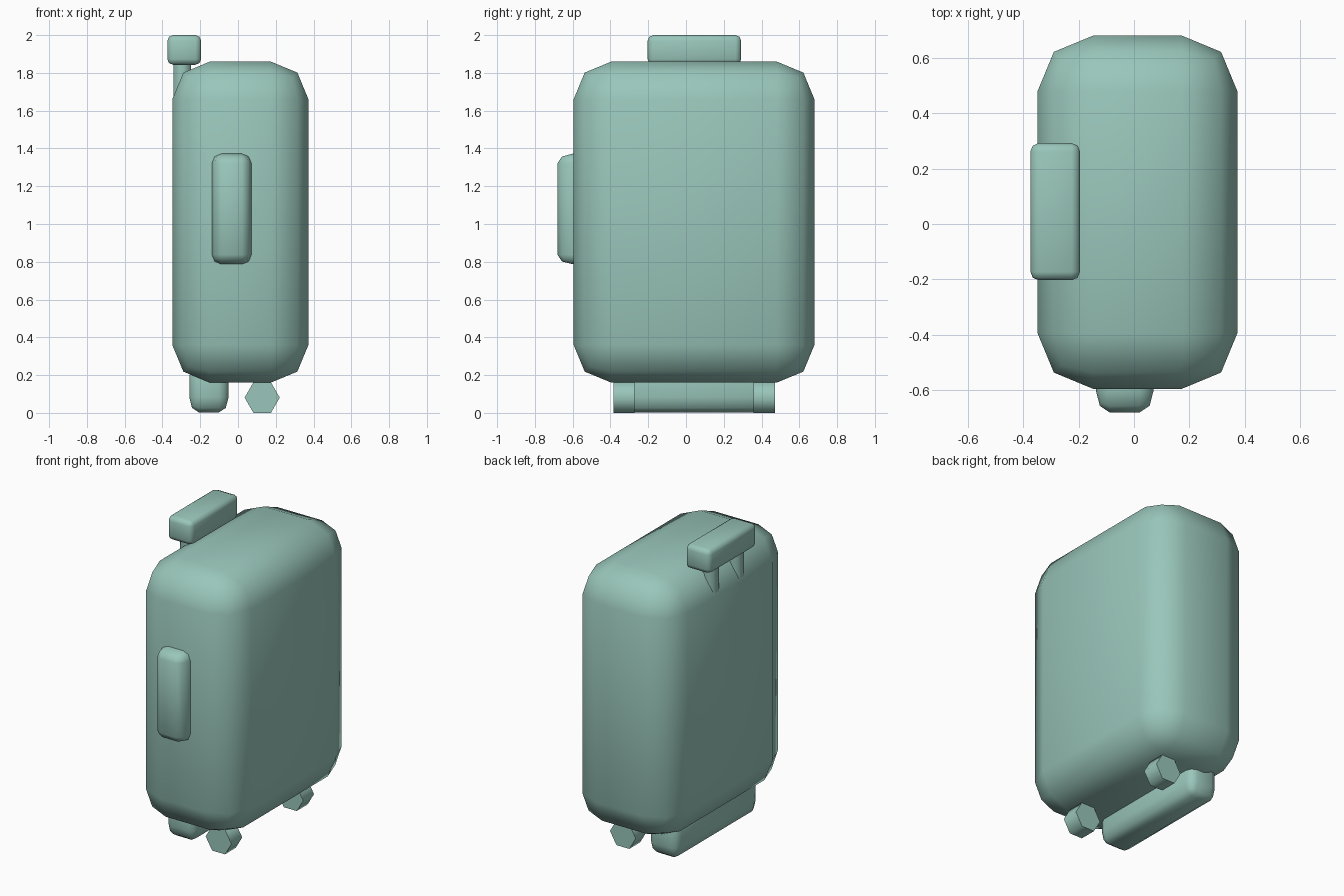
import bpy, math
from mathutils import Vector

if "Cube" in bpy.data.objects:
    bpy.data.objects.remove(bpy.data.objects["Cube"])

shell = bpy.data.materials.new("sage_shell")
shell.diffuse_color = (0.32, 0.565, 0.494, 1)
shell.use_nodes = True
shell.node_tree.nodes["Principled BSDF"].inputs["Base Color"].default_value = shell.diffuse_color


def finish(o, name):
    o.name = name
    o.data.materials.append(shell)
    bpy.ops.object.select_all(action='DESELECT')
    o.select_set(True)
    bpy.context.view_layer.objects.active = o
    bpy.ops.object.shade_smooth_by_angle(angle=math.radians(70))
    return o


def rounded_box(name, x, y, z, width, stretch=(1, 1, 1)):
    """Box from (min, max) ranges with two-step edges; stretch elongates the bevel."""
    mid = [(a + b) / 2 for a, b in (x, y, z)]
    size = [b - a for a, b in (x, y, z)]
    bpy.ops.mesh.primitive_cube_add(size=1, location=mid)
    o = bpy.context.object
    o.scale = [s / k for s, k in zip(size, stretch)]
    bpy.ops.object.transform_apply(location=False, rotation=False, scale=True)
    m = o.modifiers.new("soft_edges", 'BEVEL')
    m.width = width
    m.segments = 2
    m.limit_method = 'NONE'
    bpy.ops.object.modifier_apply(modifier=m.name)
    for v in o.data.vertices:
        v.co = v.co * Vector(stretch)
    return finish(o, name)


def hex_rod(name, loc, radius, depth, rot=(0, 0, 0)):
    bpy.ops.mesh.primitive_cylinder_add(vertices=6, radius=radius, depth=depth,
                                        location=loc, rotation=rot)
    return finish(bpy.context.object, name)


CY = 0.043  # middle of the case along y

# Main case
rounded_box("case_body", (-0.348, 0.373), (-0.595, 0.68), (0.16, 1.86), 0.2)

# Grip on the narrow front side
rounded_box("side_grip", (-0.138, 0.071), (-0.68, -0.46), (0.787, 1.372), 0.05,
            (1, 1.6, 1))

# Pull handle with two posts
rounded_box("pull_handle", (-0.374, -0.195), (-0.203, 0.292), (1.843, 2.0), 0.03)
for side, s in (("front", -1), ("back", 1)):
    hex_rod(side + "_handle_post", (-0.295, CY + s * 0.13, 1.68), 0.053, 0.4)

# Long foot under one edge, pair of wheels under the other
rounded_box("foot_bar", (-0.258, -0.05), (-0.385, 0.467), (0.003, 0.27), 0.05,
            (1, 1, 1.6))
for side, s in (("front", -1), ("back", 1)):
    hex_rod(side + "_wheel", (0.128, CY + s * 0.371, 0.081), 0.093, 0.112,
            (math.pi / 2, math.pi / 6, 0))
